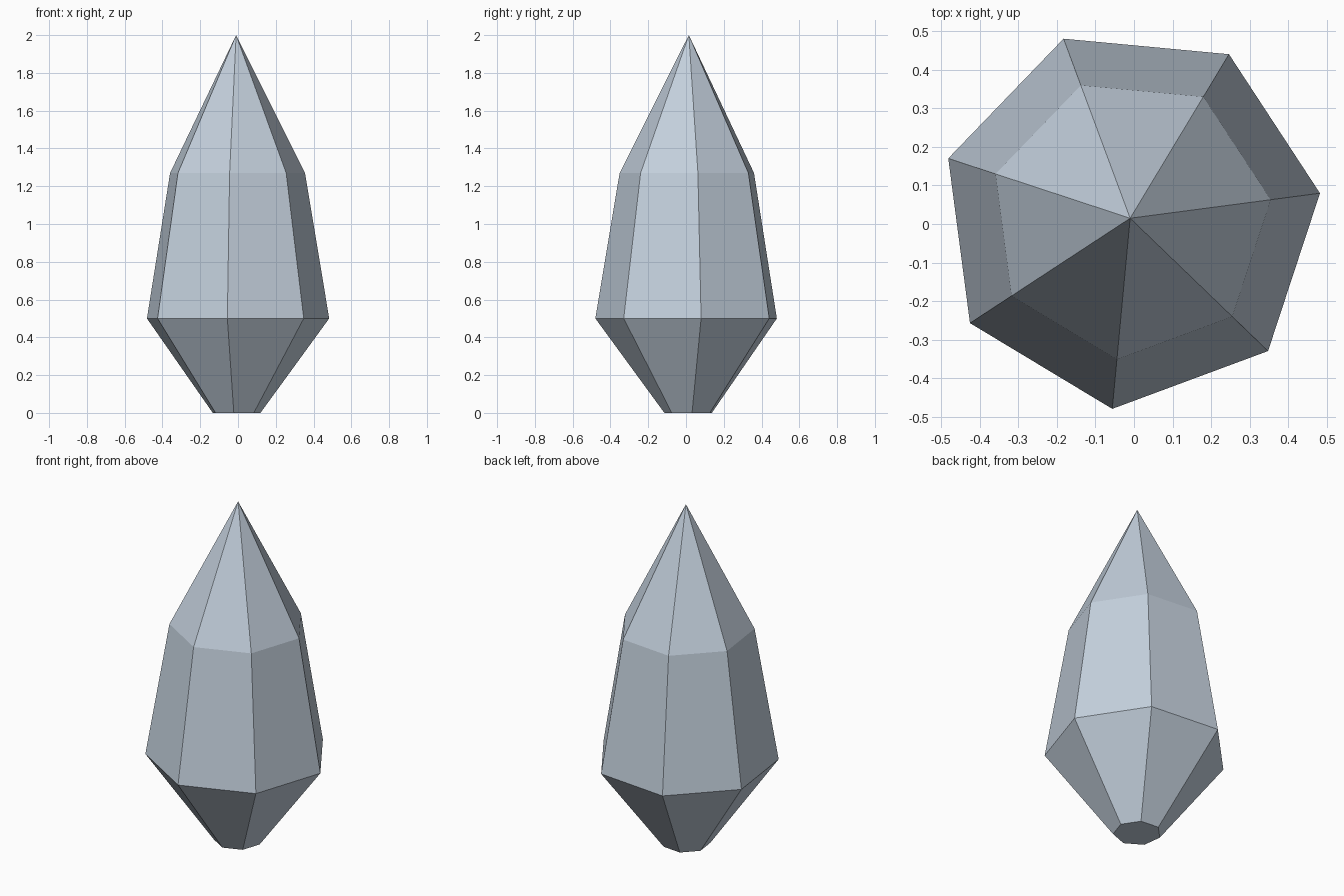
import bpy
import bmesh
from math import cos, sin, tau, radians

cube = bpy.data.objects.get("Cube")
if cube:
    bpy.data.objects.remove(cube, do_unlink=True)

# Pale blue-grey crystal colour
colour = (0.55, 0.63, 0.72, 1.0)
mat = bpy.data.materials.new("pale_blue_grey")
mat.use_nodes = True
mat.diffuse_color = colour
mat.node_tree.nodes["Principled BSDF"].inputs["Base Color"].default_value = colour

SIDES = 7
TURN = radians(7.5)
CENTRE = (-0.01, 0.015)
RINGS = [(0.13, 0.0), (0.497, 0.5), (0.368, 1.27)]  # radius, height
TIP = 2.0

bm = bmesh.new()


def ring(radius, z):
    angles = [TURN + tau * i / SIDES for i in range(SIDES)]
    return [bm.verts.new((CENTRE[0] + radius * cos(a),
                          CENTRE[1] + radius * sin(a), z)) for a in angles]


# Faceted body with a flat base
loops = [ring(r, z) for r, z in RINGS]
bm.faces.new(reversed(loops[0]))
for low, high in zip(loops, loops[1:]):
    for i in range(SIDES):
        j = (i + 1) % SIDES
        bm.faces.new((low[i], low[j], high[j], high[i]))

# Pointed tip
apex = bm.verts.new((*CENTRE, TIP))
for i in range(SIDES):
    bm.faces.new((loops[-1][i], loops[-1][(i + 1) % SIDES], apex))

bmesh.ops.recalc_face_normals(bm, faces=bm.faces)
mesh = bpy.data.meshes.new("crystal")
bm.to_mesh(mesh)
bm.free()
mesh.materials.append(mat)
crystal = bpy.data.objects.new("crystal", mesh)
bpy.context.collection.objects.link(crystal)
